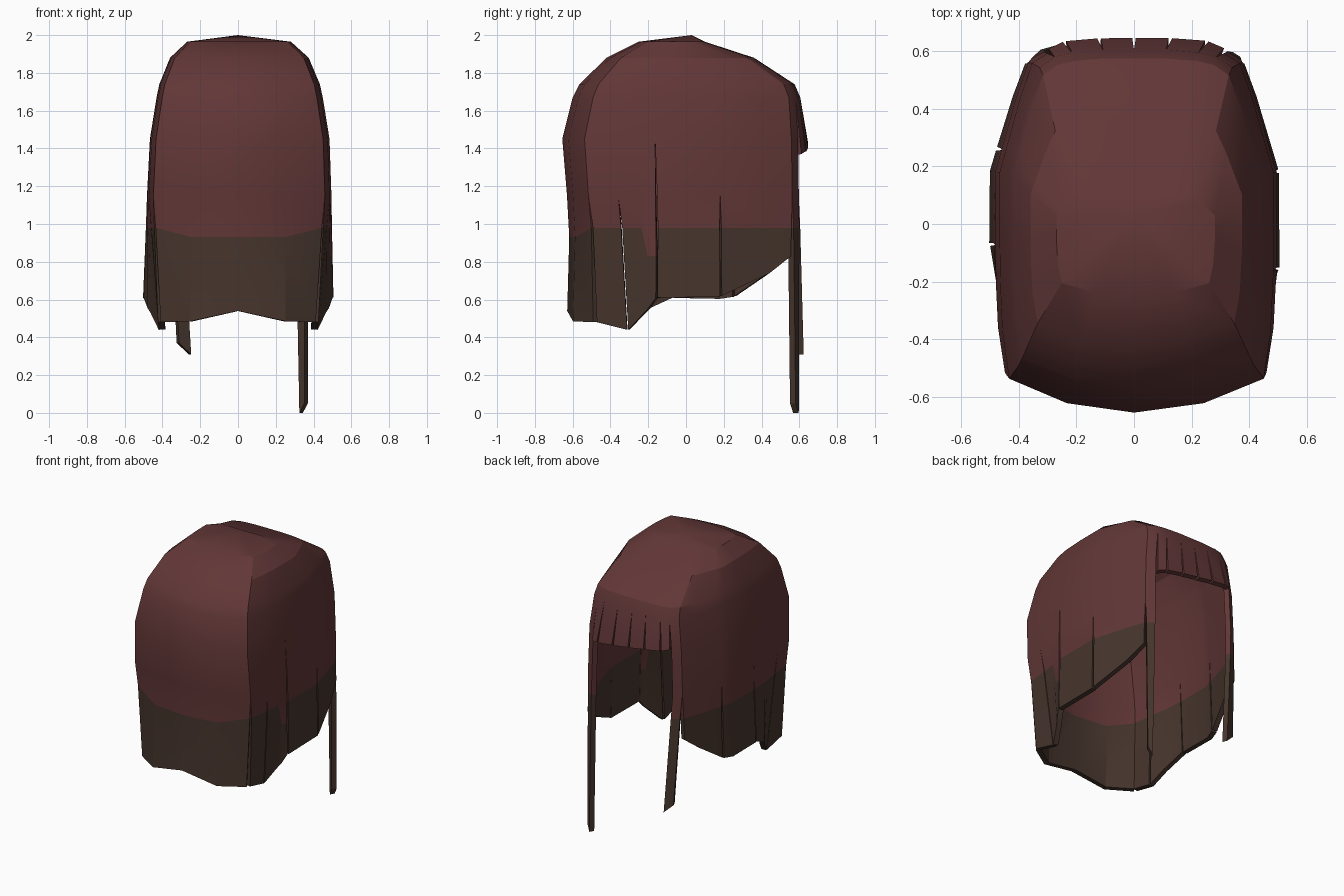
import bpy, bmesh
from mathutils import Vector

if "Cube" in bpy.data.objects:
    bpy.data.objects.remove(bpy.data.objects["Cube"])

# Ring sizes by height: z, half width, back depth, front depth
RINGS = [(0.0, .495, .63, .635), (.5, .495, .63, .635), (.97, .487, .617, .63),
         (1.15, .485, .63, .625), (1.45, .475, .655, .62), (1.67, .44, .60, .605),
         (1.74, .425, .565, .575), (1.88, .367, .42, .36), (1.965, .275, .25, .10)]
# Half outline from back centre to front centre, in ring units
OUTLINE = [(0, -1), (.5, -.95), (.93, -.82), (.98, -.57), (1, -.25), (1, .29),
           (.85, .70), (.76, .90), (.64, .96), (.50, .985), (.25, 1), (0, 1)]
ROWS = [2.0, 1.965, 1.88, 1.74, 1.67, 1.45, 1.15]


def point(t, z, s, side):
    """Point on the hair surface at outline position t and height z."""
    if z >= 1.999:
        return Vector((0, .03, 2))
    i = min(int(t), len(OUTLINE) - 2)
    f = t - i
    nx = OUTLINE[i][0] * (1 - f) + OUTLINE[i + 1][0] * f
    ny = OUTLINE[i][1] * (1 - f) + OUTLINE[i + 1][1] * f
    for a, b in zip(RINGS, RINGS[1:]):
        if z <= b[0]:
            break
    k = min(1, (z - a[0]) / (b[0] - a[0]))
    w, yb, yf = (a[j] + (b[j] - a[j]) * k for j in (1, 2, 3))
    # The right side is a little fuller than the left
    w *= 1.02 if side > 0 else 1.015 - .035 * min(1, max(0, (z - .6) / .9))
    return Vector((side * nx * w * s, ny * (yb if ny < 0 else yf) * s, z))


bm = bmesh.new()


def lock(side, cols, start=1.15, slits=(1.15, 1.15), gap=.006):
    """One lock of hair; cols: (top t, bottom t, bottom z, bottom scale, colour line)."""
    rows = [z for z in ROWS if z >= start]
    grid = []
    for t0, t1, zb, sc, *line in cols:
        zc = line[0] if line else (.93 if t0 < 1.5 else .98)
        zs = rows + ([zc] if zb < .9 else []) + [zb]
        col = []
        for z in zs:
            k = max(0, (start - z) / (start - zb))
            col.append(point(t0 + (t1 - t0) * k, z, 1 + (sc - 1) * k, side))
        grid.append(col)
    # Open the slits at both sides of the lock
    src = [[p.copy() for p in c] for c in grid]
    for c, n, top in ((0, 1, slits[0]), (-1, -2, slits[1])):
        if cols[c][0] == 0:
            continue
        for r, p in enumerate(grid[c]):
            if p.z < top - .001:
                d = src[n][r] - src[c][r]
                d.z = 0
                k = min(1, .5 + (top - p.z) / (top - cols[c][2]))
                p += d.normalized() * gap * k
    vs = [[bm.verts.new(p) for p in c] for c in grid]
    for a, b in zip(vs, vs[1:]):
        for r in range(len(a) - 1):
            q = [a[r], a[r + 1], b[r + 1], b[r]]
            f = bm.faces.new(q if side > 0 else q[::-1])
            f.material_index = int(r >= len(rows) and len(a) > len(rows) + 1)


for side in (1, -1):
    right = side > 0
    m, n = (4, 5) if right else (4.25, 5.3)      # side slit positions
    dip = .83 if right else .98
    deep = 1.45 if right else 1.15
    # Back panel and curled corner locks
    lock(side, [(0, 0, .54, 1), (1, 1, .485, 1), (2, 1.9, .48, .93)])
    lock(side, [(2, 1.97, .48, .92), (3, 3, .44, .85)])
    lock(side, [(3, 2.97, .44, .85), (3.55, 3.6, .53, .93), (3.72, 3.75, .555, .96, dip),
                (m, m, .61, 1, dip)], slits=(1.15, deep), gap=.004)
    # Side locks
    cols = [(m, m, .61, 1.005), (n, n, .615, 1)]
    if not right:
        cols.insert(1, (5, 5, .605, 1))
    lock(side, cols, slits=(deep, 1.15))
    lock(side, [(n, n, .62, 1), (6, 6, .74, 1), (7, 6.95, .83, 1)])
    # Long face strands
    if right:
        lock(side, [(7, 7.15, .05, 1), (8, 7.75, 0, 1)], slits=(1.15, 1.67))
    else:
        lock(side, [(7, 7.85, .37, 1), (8, 8.95, .31, 1)], slits=(1.15, 1.67))
    # Fringe, cut slightly lower on the right
    tip = {8: .05, 9: .035, 10: .018, 11: 0}
    for t in (8, 9, 10):
        lock(side, [(u, u, 1.42 - side * tip[u], 1.02 if u == 8 else 1.04)
                    for u in (t, t + 1)],
             start=1.67, slits=(1.67, 1.67), gap=.006)

bmesh.ops.remove_doubles(bm, verts=bm.verts, dist=.0008)
bmesh.ops.dissolve_degenerate(bm, edges=bm.edges, dist=.0005)

mesh = bpy.data.meshes.new("hair_shell")
bm.to_mesh(mesh)
bm.free()
for name, col in (("red_brown", (.122, .038, .038, 1)), ("dark_brown", (.062, .036, .026, 1))):
    mat = bpy.data.materials.new(name)
    mat.diffuse_color = col
    mat.use_nodes = True
    mat.node_tree.nodes["Principled BSDF"].inputs["Base Color"].default_value = mat.diffuse_color
    mesh.materials.append(mat)
hair = bpy.data.objects.new("hair_shell", mesh)
bpy.context.collection.objects.link(hair)

# Give the locks thickness
mod = hair.modifiers.new("thickness", 'SOLIDIFY')
mod.thickness = .035
mod.offset = -1
bpy.context.view_layer.objects.active = hair
hair.select_set(True)
bpy.ops.object.modifier_apply(modifier=mod.name)
bpy.ops.object.shade_smooth_by_angle(angle=.35)
